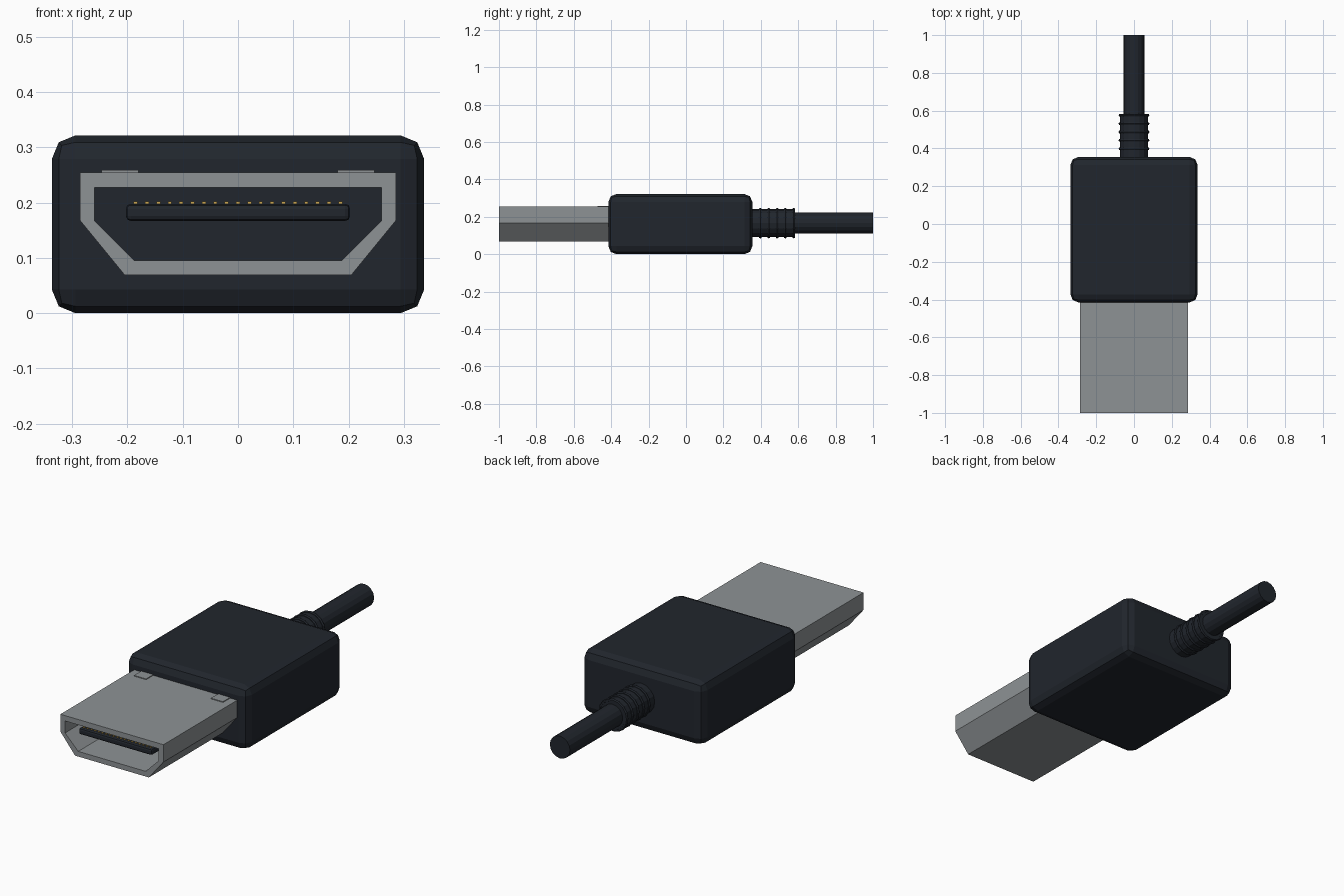
import bpy, bmesh, math

if "Cube" in bpy.data.objects:
    bpy.data.objects.remove(bpy.data.objects["Cube"])

def material(name, color):
    m = bpy.data.materials.new(name)
    m.diffuse_color = (*color, 1)
    m.use_nodes = True
    m.node_tree.nodes["Principled BSDF"].inputs["Base Color"].default_value = m.diffuse_color
    return m

BLACK = material("black_plastic", (0.015, 0.019, 0.026))
STEEL = material("steel", (0.27, 0.29, 0.30))
GOLD = material("gold", (0.6, 0.38, 0.08))
AXIS_Z = 0.166

def box(name, x, y, z, mat, bevel=0, segments=2):
    """Box from (min, max) ranges, optionally with rounded edges."""
    bpy.ops.mesh.primitive_cube_add(
        size=1, location=[(a + b) / 2 for a, b in (x, y, z)])
    ob = bpy.context.object
    ob.name = name
    ob.scale = [b - a for a, b in (x, y, z)]
    bpy.ops.object.transform_apply(location=False, rotation=False, scale=True)
    ob.data.materials.append(mat)
    if bevel:
        mod = ob.modifiers.new("rounding", 'BEVEL')
        mod.width, mod.segments = bevel, segments
    return ob

def rod(name, radius, y0, y1):
    """Cylinder lying along y on the cable axis."""
    bpy.ops.mesh.primitive_cylinder_add(
        vertices=16, radius=radius, depth=y1 - y0,
        location=(0, (y0 + y1) / 2, AXIS_Z), rotation=(math.pi / 2, 0, 0))
    ob = bpy.context.object
    ob.name = name
    ob.data.materials.append(BLACK)
    return ob

# Moulded grip
box("grip", (-0.337, 0.337), (-0.415, 0.355), (0, 0.322), BLACK, 0.043)

# Hollow plug shell: outer and inner outlines joined front to back
def mirrored(half):
    return half + [(-x, z) for x, z in reversed(half)]

outer = mirrored([(0.286, 0.255), (0.286, 0.168), (0.205, 0.069)])
inner = mirrored([(0.260, 0.228), (0.260, 0.168), (0.187, 0.095)])
bm = bmesh.new()
loops = [[bm.verts.new((x, y, z)) for x, z in outline]
         for outline, y in ((outer, -1), (inner, -1), (inner, -0.40), (outer, -0.40))]
for k in range(4):
    a, b = loops[k], loops[(k + 1) % 4]
    for i in range(6):
        j = (i + 1) % 6
        bm.faces.new((a[i], a[j], b[j], b[i]))
bmesh.ops.recalc_face_normals(bm, faces=bm.faces)
mesh = bpy.data.meshes.new("plug_shell")
bm.to_mesh(mesh)
bm.free()
mesh.materials.append(STEEL)
bpy.context.collection.objects.link(bpy.data.objects.new("plug_shell", mesh))

# Latch tabs on top of the shell
for side, s in (("left", -1), ("right", 1)):
    box(f"latch_tab_{side}", sorted((s * 0.18, s * 0.247)),
        (-0.472, -0.40), (0.25, 0.259), STEEL)

# Contact tongue with a row of gold pins
box("contact_tongue", (-0.203, 0.203), (-0.975, -0.40), (0.167, 0.198), BLACK, 0.009)
for i in range(19):
    x = (i - 9) * 0.0206
    box(f"contact_pin_{i + 1}", (x - 0.0035, x + 0.0035),
        (-0.96, -0.40), (0.194, 0.2025), GOLD)

# Ribbed strain relief and cable
rod("strain_relief", 0.075, 0.34, 0.582)
for i in range(5):
    bpy.ops.mesh.primitive_torus_add(
        major_radius=0.074, minor_radius=0.008, major_segments=16, minor_segments=6,
        location=(0, 0.398 + i * 0.0445, AXIS_Z), rotation=(math.pi / 2, 0, 0))
    rib = bpy.context.object
    rib.name = f"relief_rib_{i + 1}"
    rib.data.materials.append(BLACK)
rod("cable", 0.056, 0.56, 1.0)
